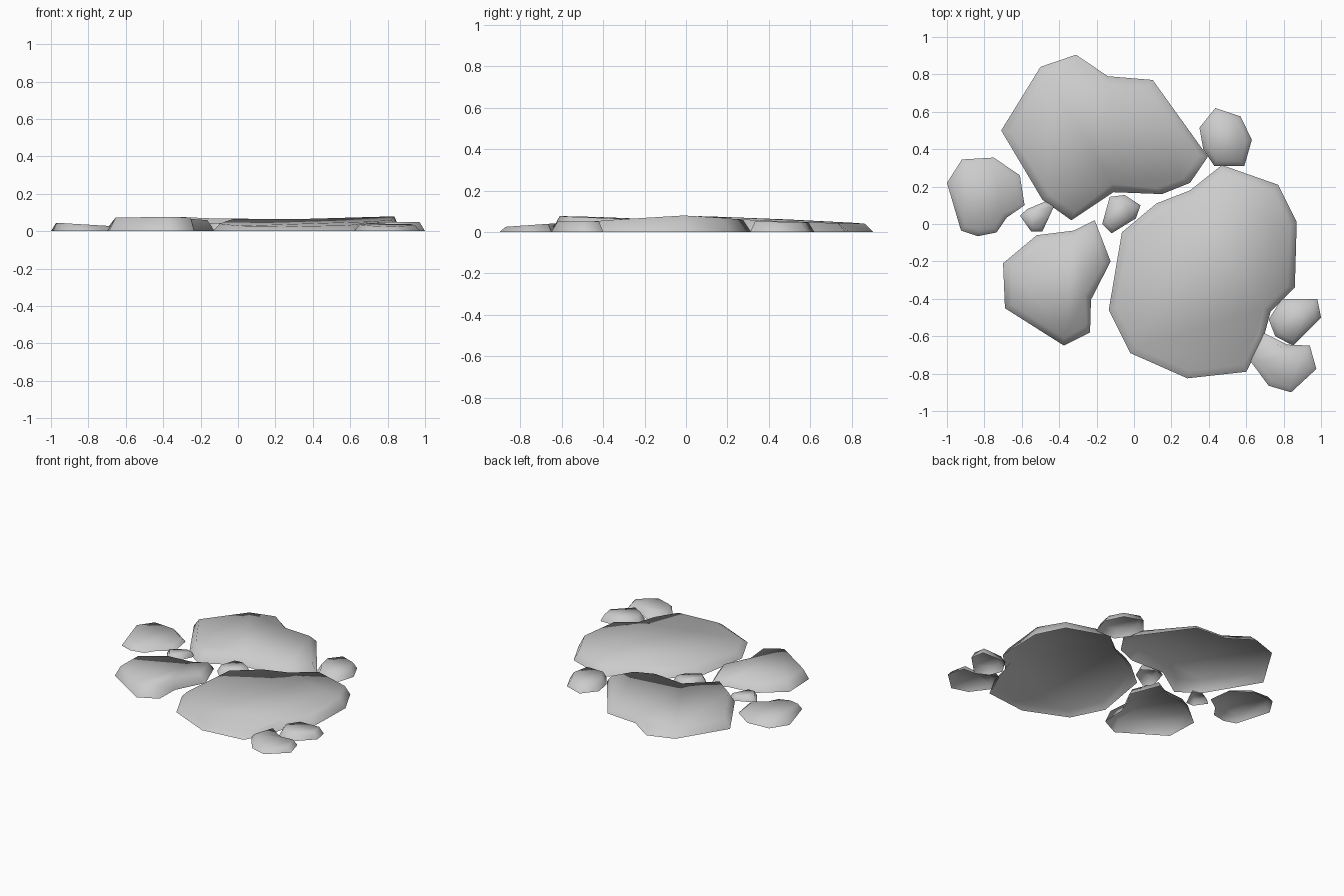
import bpy
import bmesh
from mathutils import Vector

# Remove the default cube
cube = bpy.data.objects.get("Cube")
if cube:
    bpy.data.objects.remove(cube, do_unlink=True)

# Single stone colour
stone_grey = bpy.data.materials.new("stone_grey")
stone_grey.use_nodes = True
colour = (0.6, 0.6, 0.6, 1.0)
stone_grey.diffuse_color = colour
shader = next(n for n in stone_grey.node_tree.nodes if n.type == "BSDF_PRINCIPLED")
shader.inputs["Base Color"].default_value = colour
shader.inputs["Roughness"].default_value = 0.9


def make_stone(name, outline, height, inset=0.03, shift=(0, 0)):
    """Flat stone with an open underside: sloped walls rise from the outline
    to a smaller tilted top, whose height follows height(x, y)."""
    base = [Vector((x, y, 0)) for x, y in outline]
    middle = sum(base, Vector()) / len(base)
    offset = Vector((shift[0], shift[1], 0))

    bm = bmesh.new()
    lower, upper = [], []
    for point in base:
        inward = (middle - point).normalized() * inset
        rim = point + inward + offset
        rim.z = height(rim.x, rim.y)
        lower.append(bm.verts.new(point))
        upper.append(bm.verts.new(rim))

    # Walls and top
    count = len(base)
    for i in range(count):
        j = (i + 1) % count
        bm.faces.new((lower[i], lower[j], upper[j], upper[i]))
    bm.faces.new(upper)
    bm.normal_update()
    if bm.faces[:][-1].normal.z < 0:
        bmesh.ops.reverse_faces(bm, faces=bm.faces[:])
    for face in bm.faces:
        face.smooth = True

    mesh = bpy.data.meshes.new(name)
    bm.to_mesh(mesh)
    bm.free()
    mesh.materials.append(stone_grey)
    stone = bpy.data.objects.new(name, mesh)
    bpy.context.collection.objects.link(stone)
    return stone


# Three large slabs
make_stone("large_slab", [
    (.47, .315), (.77, .21), (.87, .01), (.86, -.34), (.73, -.47), (.69, -.62),
    (.6, -.79), (.285, -.825), (-.02, -.69), (-.135, -.46), (-.065, -.045),
    (.12, .11), (.3, .18)],
    lambda x, y: .08 - .014 * (.82 - x) - .06 * abs(y), inset=.04)

make_stone("back_slab", [
    (-.71, .5), (-.5, .84), (-.31, .905), (-.14, .79), (.1, .77), (.395, .36),
    (.3, .22), (.15, .16), (-.11, .17), (-.335, .02), (-.49, .13)],
    lambda x, y: .076 - .045 * y - .01 * x, inset=.045)

make_stone("front_slab", [
    (-.21, .02), (-.125, -.2), (-.23, -.405), (-.235, -.58), (-.375, -.65),
    (-.69, -.45), (-.7, -.21), (-.52, -.06), (-.32, -.035)],
    lambda x, y: .08 - .04 * (y + .62) - .01 * (x + .65), inset=.04)

# Medium stones around the edge
make_stone("left_stone", [
    (-1, .22), (-.92, .345), (-.75, .355), (-.61, .26), (-.585, .1),
    (-.68, .035), (-.735, -.045), (-.835, -.065), (-.925, -.035)],
    lambda x, y: .045 - .06 * (x + .97))

make_stone("back_right_stone", [
    (.35, .515), (.435, .62), (.57, .575), (.63, .45), (.59, .31),
    (.43, .31), (.37, .4)],
    lambda x, y: .052 - .02 * (y - .31))

make_stone("right_stone", [
    (.79, -.4), (.98, -.4), (1, -.5), (.85, -.65), (.755, -.6), (.72, -.51)],
    lambda x, y: .05)

make_stone("front_right_stone", [
    (.69, -.58), (.82, -.645), (.94, -.65), (.975, -.775), (.84, -.9),
    (.72, -.865), (.62, -.73)],
    lambda x, y: .025 + .07 * (y + .87))

# Small filler stones
make_stone("left_pebble", [
    (-.61, .045), (-.57, .08), (-.475, .12), (-.425, .1), (-.49, -.04),
    (-.55, -.04)],
    lambda x, y: .035, inset=.02)

make_stone("middle_pebble", [
    (-.13, .145), (-.05, .155), (.035, .1), (.01, .03), (-.12, -.05), (-.17, 0)],
    lambda x, y: .045, inset=.025)
